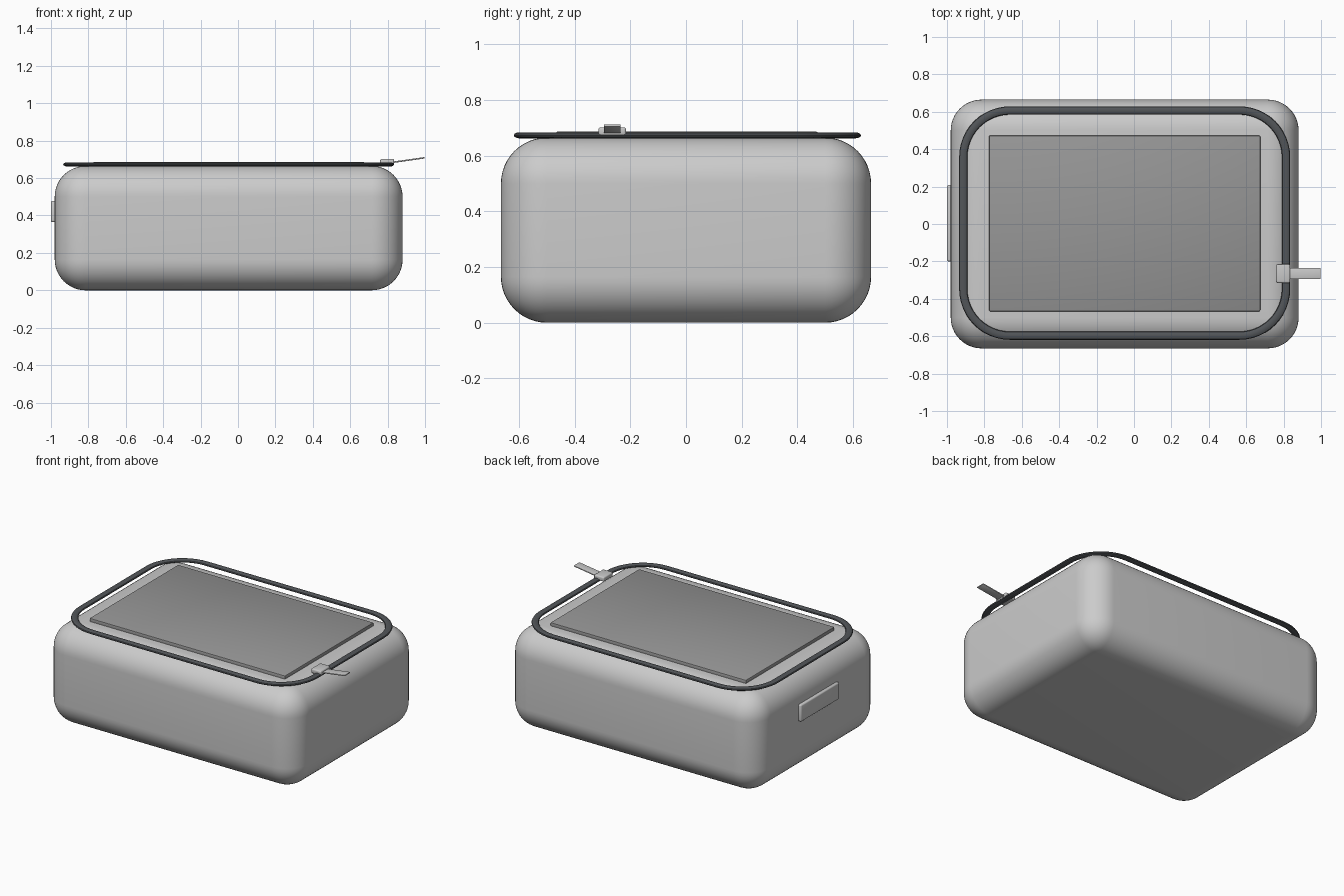
import bpy, bmesh, math
from mathutils import Matrix, Vector

if "Cube" in bpy.data.objects:
    bpy.data.objects.remove(bpy.data.objects["Cube"])


def material(name, rgb):
    m = bpy.data.materials.new(name)
    m.diffuse_color = (*rgb, 1)
    m.use_nodes = True
    m.node_tree.nodes["Principled BSDF"].inputs["Base Color"].default_value = m.diffuse_color
    return m


shell = material("light grey shell", (0.60, 0.60, 0.60))
slate = material("mid grey panel", (0.31, 0.31, 0.31))
dark = material("dark grey zipper", (0.085, 0.092, 0.10))
metal = material("pale grey metal", (0.58, 0.58, 0.58))


def box(name, lo, hi, mat, r, seg=3, rot=0.0):
    """Box between two corners with rounded edges, optionally tilted about y."""
    lo, hi = Vector(lo), Vector(hi)
    bm = bmesh.new()
    bmesh.ops.create_cube(bm, size=1, matrix=Matrix.Diagonal((*(hi - lo), 1)))
    bmesh.ops.bevel(bm, geom=bm.edges[:], offset=r, segments=seg,
                    profile=0.5, affect='EDGES')
    me = bpy.data.meshes.new(name)
    bm.to_mesh(me)
    bm.free()
    ob = bpy.data.objects.new(name, me)
    bpy.context.collection.objects.link(ob)
    ob.location = (lo + hi) / 2
    ob.rotation_euler.y = rot
    me.materials.append(mat)
    smooth(ob)
    return ob


def smooth(ob):
    bpy.ops.object.select_all(action='DESELECT')
    ob.select_set(True)
    bpy.context.view_layer.objects.active = ob
    bpy.ops.object.shade_smooth_by_angle(angle=math.radians(35))


# Soft rounded case and the panel set into its top
box("case_body", (-0.98, -0.665, 0.0), (0.88, 0.665, 0.665), shell, 0.165, 12)
box("top_panel", (-0.775, -0.467, 0.65), (0.675, 0.473, 0.687), slate, 0.006, 2)

# Zipper: flattened tube swept round a rounded rectangle
cx, cy, hx, hy, rad = -0.05, 0.005, 0.863, 0.602, 0.25
sides, arc = 12, 12
bm = bmesh.new()
rings = []
for q, (sx, sy) in enumerate([(1, 1), (-1, 1), (-1, -1), (1, -1)]):
    for i in range(arc + 1):
        a = (q + i / arc) * math.pi / 2
        ring = []
        for k in range(sides):
            t = 2 * math.pi * k / sides
            d = rad + 0.022 * math.cos(t)
            ring.append(bm.verts.new((cx + sx * (hx - rad) + d * math.cos(a),
                                      cy + sy * (hy - rad) + d * math.sin(a),
                                      0.673 + 0.011 * math.sin(t))))
        rings.append(ring)
for i, a in enumerate(rings):
    b = rings[(i + 1) % len(rings)]
    for k in range(sides):
        n = (k + 1) % sides
        bm.faces.new((a[k], b[k], b[n], a[n]))
bmesh.ops.recalc_face_normals(bm, faces=bm.faces)
me = bpy.data.meshes.new("zipper_track")
bm.to_mesh(me)
bm.free()
track = bpy.data.objects.new("zipper_track", me)
bpy.context.collection.objects.link(track)
me.materials.append(dark)
smooth(track)

# Zipper slider and its tilted pull tab
box("zipper_slider", (0.76, -0.315, 0.671), (0.835, -0.215, 0.702), metal, 0.008)
box("zipper_pull", (0.805, -0.295, 0.691), (0.999, -0.235, 0.699), metal, 0.003, 2,
    rot=-math.radians(8))

# Grip tab on the left end
box("side_grip", (-1.0, -0.2, 0.365), (-0.96, 0.208, 0.478), shell, 0.009)
